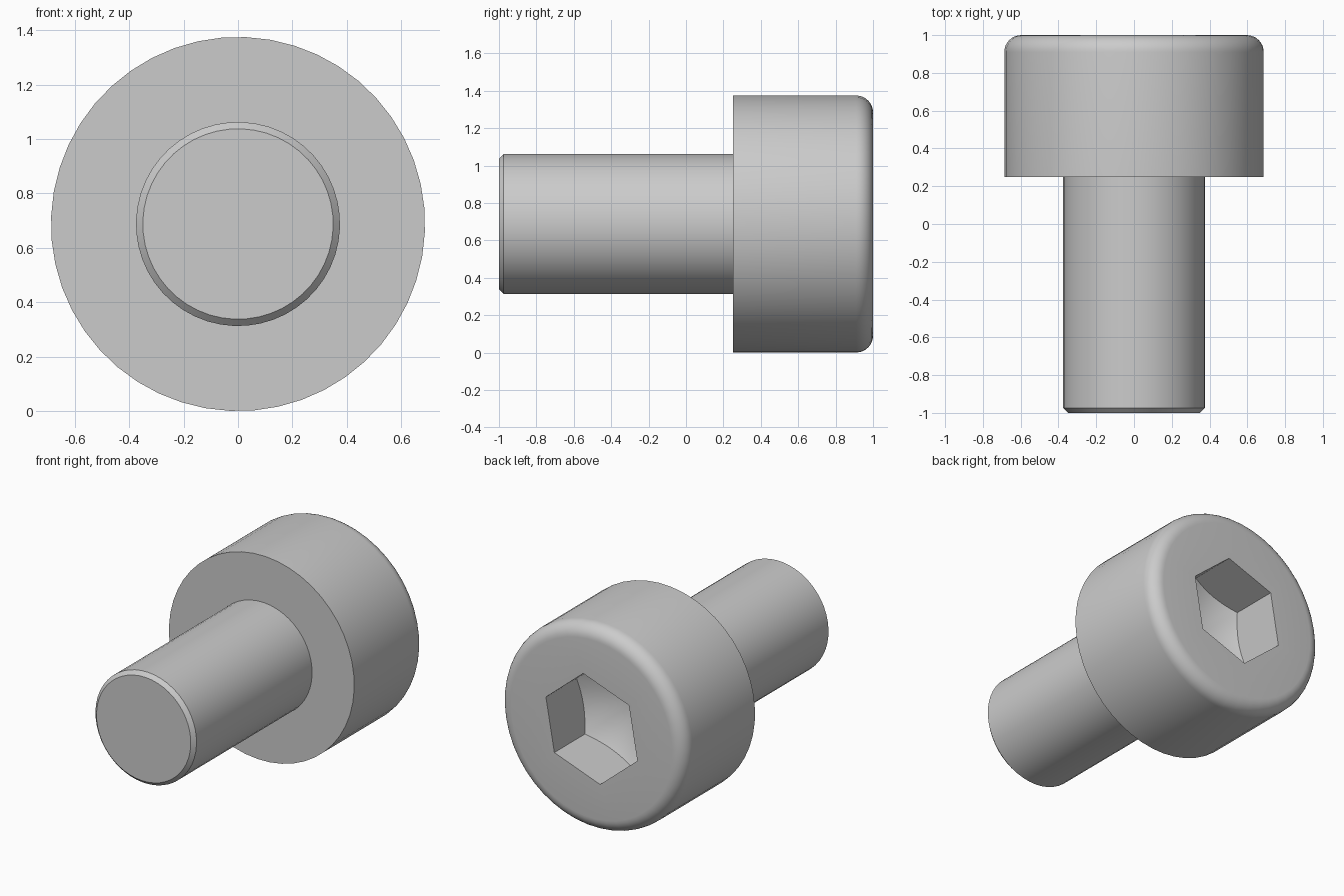
import bpy
import bmesh
from math import sin, cos, tan, pi, radians

default = bpy.data.objects.get("Cube")
if default:
    bpy.data.objects.remove(default, do_unlink=True)

# Main sizes
SEGMENTS = 48
HEAD_R, SHAFT_R = 0.6875, 0.375
AXIS_Z = HEAD_R
FRONT, SHOULDER, BACK = -1.0, 0.25, 1.0
FILLET, CHAMFER = 0.09, 0.025
SOCKET_R, SOCKET_DEPTH = 0.361, 0.325
SOCKET_TURN = radians(20)


def steel():
    mat = bpy.data.materials.new("steel_grey")
    colour = (0.6, 0.6, 0.6, 1)
    mat.diffuse_color = colour
    mat.use_nodes = True
    mat.node_tree.nodes["Principled BSDF"].inputs["Base Color"].default_value = colour
    return mat


def hex_radius(a):
    """Distance from the axis to the hexagon at angle a from a corner."""
    return SOCKET_R * cos(pi / 6) / cos(a % (pi / 3) - pi / 6)


def socket_floor(a):
    """Depth position where the drill cone meets the socket wall."""
    return BACK - SOCKET_DEPTH - (SOCKET_R - hex_radius(a)) / tan(pi / 3)


def circle(r, y):
    return lambda a: (r, y)


# Rings from the shaft tip to the socket floor, each giving radius and y
rings = [
    circle(SHAFT_R - CHAMFER, FRONT),
    circle(SHAFT_R, FRONT + CHAMFER),
    circle(SHAFT_R, SHOULDER),
    circle(HEAD_R, SHOULDER),
]
# Rounded rim of the head
STEPS = 8
for i in range(STEPS + 1):
    t = i / STEPS * pi / 2
    rings.append(circle(HEAD_R - FILLET * (1 - cos(t)), BACK - FILLET * (1 - sin(t))))
# Hexagonal socket
rings.append(lambda a: (hex_radius(a), BACK))
rings.append(lambda a: (hex_radius(a), socket_floor(a)))

bm = bmesh.new()
loops = []
for ring in rings:
    loop = []
    for i in range(SEGMENTS):
        a = 2 * pi * i / SEGMENTS
        r, y = ring(a)
        b = a + SOCKET_TURN
        loop.append(bm.verts.new((r * cos(b), y, AXIS_Z + r * sin(b))))
    loops.append(loop)

for lower, upper in zip(loops, loops[1:]):
    for i in range(SEGMENTS):
        j = (i + 1) % SEGMENTS
        bm.faces.new((lower[i], lower[j], upper[j], upper[i]))

# Flat tip and conical socket floor
bm.faces.new(loops[0])
apex = bm.verts.new((0, BACK - SOCKET_DEPTH - SOCKET_R / tan(pi / 3), AXIS_Z))
for i in range(SEGMENTS):
    bm.faces.new((loops[-1][i], loops[-1][(i + 1) % SEGMENTS], apex))
bmesh.ops.recalc_face_normals(bm, faces=bm.faces)

mesh = bpy.data.meshes.new("socket_head_screw")
bm.to_mesh(mesh)
bm.free()
mesh.materials.append(steel())
screw = bpy.data.objects.new("socket_head_screw", mesh)
bpy.context.collection.objects.link(screw)

bpy.ops.object.select_all(action='DESELECT')
screw.select_set(True)
bpy.context.view_layer.objects.active = screw
bpy.ops.object.shade_smooth_by_angle(angle=radians(30))
